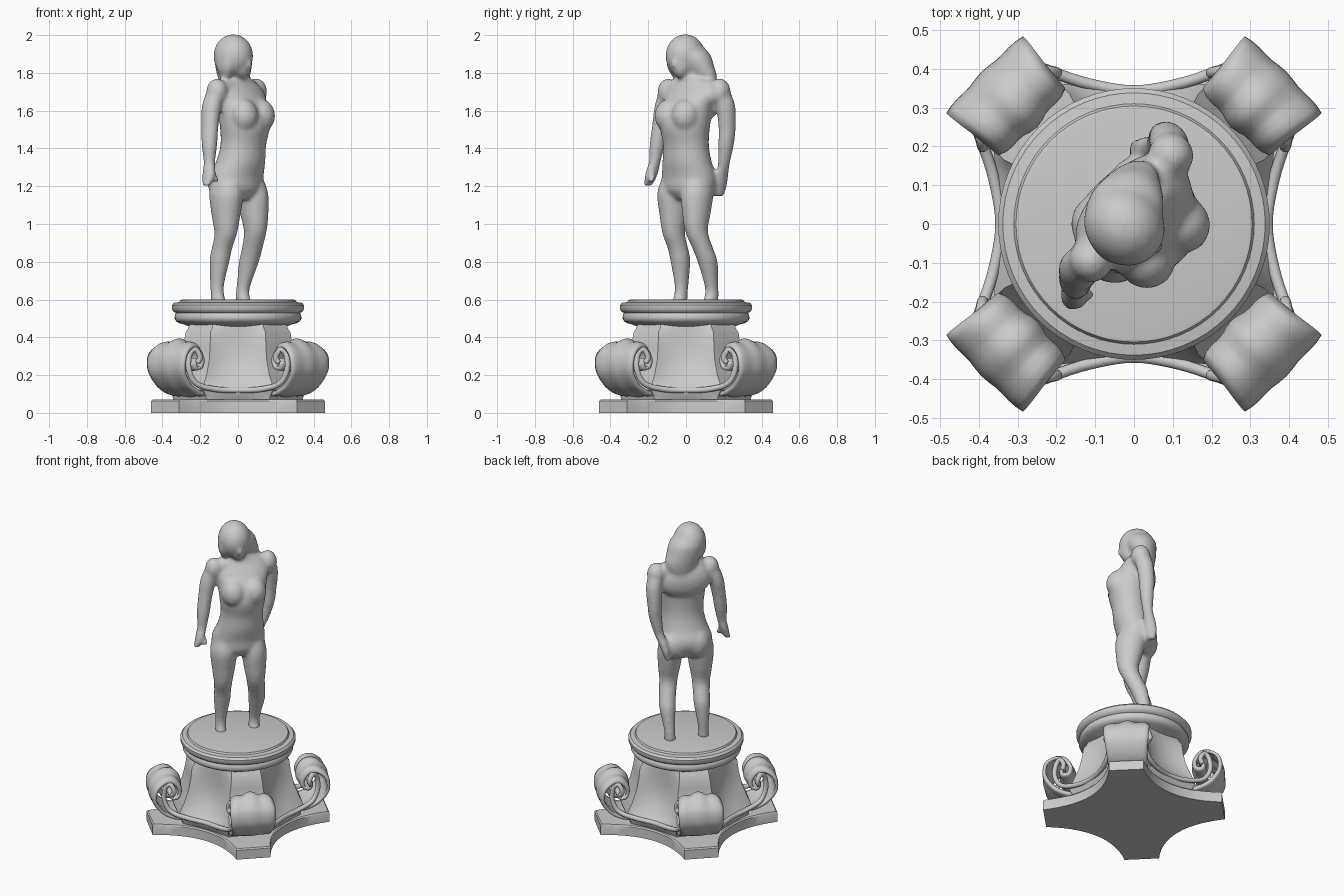
import bpy, bmesh, math
from mathutils import Vector, Matrix


def finish(bm, name, angle=40):
    bmesh.ops.recalc_face_normals(bm, faces=bm.faces)
    me = bpy.data.meshes.new(name)
    bm.to_mesh(me)
    bm.free()
    ob = bpy.data.objects.new(name, me)
    bpy.context.collection.objects.link(ob)
    bpy.ops.object.select_all(action='DESELECT')
    ob.select_set(True)
    bpy.context.view_layer.objects.active = ob
    bpy.ops.object.shade_smooth_by_angle(angle=math.radians(angle))
    return ob


def spline(pts, steps):
    """Catmull-Rom resampling of a list of tuples."""
    out = []
    for i in range(len(pts) - 1):
        a, b, c, d = (pts[max(0, min(len(pts) - 1, i + k))] for k in (-1, 0, 1, 2))
        for s in range(steps):
            t = s / steps
            out.append(tuple(0.5 * (2 * q + (r - p) * t + (2 * p - 5 * q + 4 * r - w) * t * t
                             + (3 * q - p - 3 * r + w) * t ** 3) for p, q, r, w in zip(a, b, c, d)))
    return out + [tuple(pts[-1])]


def loft(bm, rings):
    """Skin a stack of equal-length point loops and cap both ends."""
    loops = [[bm.verts.new(p) for p in ring] for ring in rings]
    n = len(loops[0])
    for a, b in zip(loops, loops[1:]):
        for i in range(n):
            bm.faces.new((a[i], a[(i + 1) % n], b[(i + 1) % n], b[i]))
    bm.faces.new(loops[0])
    bm.faces.new(loops[-1])


def circle(x, y, z, rx, ry, n=24):
    return [(x + rx * math.cos(2 * math.pi * i / n), y + ry * math.sin(2 * math.pi * i / n), z)
            for i in range(n)]


def plan(z, tip, w, side, n=14):
    """Concave four-armed outline: arms on the diagonals, blunt tips of half width w."""
    xa, ya = (tip - w) / math.sqrt(2), (tip + w) / math.sqrt(2)
    pts = []
    for k in range(4):
        rot = Matrix.Rotation(k * math.pi / 2, 3, 'Z')
        for i in range(n + 1):
            t = 2 * i / n - 1
            pts.append(rot @ Vector((xa * t, -(side + (ya - side) * t * t), z)))
    return pts


# Plinth slab
bm = bmesh.new()
loft(bm, [plan(0, .545, .105, .345), plan(.062, .545, .105, .345), plan(.07, .538, .103, .338)])
finish(bm, "plinth", 30)

# Flared pedestal body
bm = bmesh.new()
levels = [(.06, .36, .125, .325), (.09, .365, .125, .345), (.12, .385, .125, .352),
          (.145, .38, .12, .330), (.20, .355, .12, .288), (.28, .325, .11, .262),
          (.36, .308, .10, .255), (.425, .30, .093, .255), (.445, .285, .09, .255), (.48, .27, .085, .255)]
loft(bm, [plan(*l) for l in levels])
finish(bm, "pedestal_body", 40)

# Round moulded top
bm = bmesh.new()
prof = [(.24, .43), (.25, .455), (.285, .468), (.31, .475), (.328, .485), (.336, .50), (.334, .518),
        (.328, .528), (.34, .535), (.35, .55), (.35, .57), (.338, .583), (.31, .587), (.304, .598), (.295, .60)]
loft(bm, [circle(0, 0, z, r, r, 64) for r, z in prof])
finish(bm, "moulded_top", 35)

# Corner volutes: a crowned strip following a spiral, radius/height profile
spiral = spline([(.33, .095), (.40, .10), (.48, .14), (.538, .22), (.532, .305), (.475, .352),
                 (.415, .345), (.375, .29), (.385, .24), (.425, .232), (.44, .265), (.415, .285)], 5)
for k in range(4):
    bm = bmesh.new()
    rot = Matrix.Rotation(math.pi / 4 + k * math.pi / 2, 3, 'Z')
    rows = []
    for i, (r, z) in enumerate(spiral):
        p, q = spiral[max(i - 1, 0)], spiral[min(i + 1, len(spiral) - 1)]
        d = Vector((q[0] - p[0], q[1] - p[1])).normalized()
        half = .118 + .02 * math.exp(-((i - 19) / 7) ** 2)
        grow = .01 + .03 * math.exp(-((i - 29) / 6) ** 2)
        row = []
        for j in range(13):
            t = j / 6 - 1
            off = grow * (.8 * (1 - t * t) + .2 * math.cos(2.5 * math.pi * t)) - .008
            row.append(bm.verts.new(rot @ Vector((r + d.y * off, half * t, z - d.x * off))))
        rows.append(row)
    for a, b in zip(rows, rows[1:]):
        for j in range(12):
            bm.faces.new((a[j], a[j + 1], b[j + 1], b[j]))
    ob = finish(bm, "corner_volute_%d" % (k + 1), 50)
    m = ob.modifiers.new("thickness", 'SOLIDIFY')
    m.thickness = .02
    m.offset = 0

# Rolled rims sweeping from volute to volute on each side
half = [(-.215, -.39, .265), (-.20, -.39, .295), (-.225, -.395, .335), (-.255, -.405, .31),
        (-.26, -.41, .23), (-.22, -.395, .155), (-.12, -.362, .125)]
path = half + [(0, -.343, .12)] + [(-x, y, z) for x, y, z in reversed(half)]
for k in range(4):
    cu = bpy.data.curves.new("side_rim_%d" % (k + 1), 'CURVE')
    cu.dimensions = '3D'
    cu.bevel_depth = .015
    cu.bevel_resolution = 3
    cu.use_fill_caps = True
    pts = spline(path, 5)
    sp = cu.splines.new('POLY')
    sp.points.add(len(pts) - 1)
    for p, co in zip(sp.points, pts):
        p.co = (*co, 1)
    ob = bpy.data.objects.new(cu.name, cu)
    ob.rotation_euler.z = k * math.pi / 2
    bpy.context.collection.objects.link(ob)

# Standing figure, modelled facing -y and then turned 45 degrees
bm = bmesh.new()


def limb(rings):
    loft(bm, [circle(*r) for r in spline(rings, 5)])


def ball(x, y, z, rx, ry, rz, tilt=0, roll=0):
    m = (Matrix.Translation((x, y, z)) @ Matrix.Rotation(roll, 4, 'Z') @ Matrix.Rotation(tilt, 4, 'X')
         @ Matrix.Diagonal((rx, ry, rz, 1)))
    bmesh.ops.create_uvsphere(bm, u_segments=24, v_segments=16, radius=1, matrix=m)


# torso and neck
limb([(.005, .01, 1.13, .10, .07), (.003, .012, 1.18, .155, .112), (.005, .018, 1.25, .162, .124),
      (.014, -.006, 1.33, .142, .118), (.02, -.02, 1.42, .130, .112), (.022, -.03, 1.52, .142, .124),
      (.022, -.012, 1.61, .152, .118), (.024, .015, 1.69, .168, .092), (.02, .03, 1.75, .13, .066),
      (.008, .025, 1.79, .062, .058), (-.005, .01, 1.86, .05, .05)])
for x in (-.042, .085):
    ball(x, -.085, 1.575, .075, .078, .088, -.2)  # chest
    ball(x - .012, .065, 1.225, .082, .075, .095)  # buttocks
# upper back and shoulder girdle
ball(.022, .055, 1.65, .165, .078, .12)
ball(.022, .032, 1.72, .205, .062, .055, 0, .14)
# legs
limb([(-.075, .01, 1.24, .075, .09), (-.087, .0, 1.16, .084, .098), (-.090, .0, 1.05, .072, .082),
      (-.092, .0, .95, .057, .063), (-.09, .03, .87, .052, .057), (-.09, .047, .81, .051, .056),
      (-.094, .06, .70, .037, .042), (-.096, .06, .64, .033, .037), (-.097, .05, .585, .037, .046)])
limb([(.085, .01, 1.24, .07, .09), (.094, -.01, 1.16, .078, .095), (.100, -.022, 1.05, .069, .08),
      (.104, -.025, .96, .057, .063), (.116, .01, .87, .053, .057), (.122, .04, .80, .051, .055),
      (.118, .068, .70, .038, .042), (.114, .08, .64, .034, .037), (.112, .072, .585, .037, .046)])
# right arm and hand
ball(-.145, .012, 1.70, .056, .058, .07)
limb([(-.14, .015, 1.73, .045, .045), (-.178, .018, 1.63, .049, .055), (-.200, .01, 1.52, .043, .048),
      (-.214, .0, 1.42, .040, .043), (-.224, -.01, 1.33, .03, .032), (-.235, -.018, 1.28, .028, .04),
      (-.25, -.022, 1.23, .023, .035), (-.264, -.025, 1.2, .018, .022)])
limb([(-.232, -.02, 1.29, .018, .02), (-.215, -.04, 1.25, .017, .017), (-.21, -.05, 1.22, .014, .014)])
# left arm and hand
ball(.193, .058, 1.70, .058, .06, .072)
limb([(.188, .06, 1.73, .045, .045), (.212, .083, 1.63, .049, .054), (.212, .096, 1.51, .043, .048),
      (.204, .096, 1.42, .040, .043), (.184, .10, 1.32, .031, .033), (.160, .11, 1.26, .03, .038),
      (.145, .118, 1.20, .024, .036), (.132, .12, 1.145, .018, .024)])
# head, face and long hair falling over the left side of the back
ball(-.02, .015, 1.89, .1, .11, .115)
ball(-.005, -.024, 1.858, .062, .058, .088, -.25)
ball(-.002, -.085, 1.85, .014, .017, .028, -.3)
limb([(-.015, .03, 1.96, .055, .06), (.002, .038, 1.90, .103, .095), (.022, .055, 1.83, .108, .083),
      (.042, .075, 1.77, .1, .06), (.045, .09, 1.71, .065, .036), (.035, .09, 1.65, .028, .02)])
limb([(-.085, .01, 1.90, .035, .06), (-.088, .01, 1.83, .032, .055), (-.078, .015, 1.78, .022, .035)])
figure = finish(bm, "standing_figure", 180)
figure.rotation_euler.z = math.pi / 4
rm = figure.modifiers.new("blend", 'REMESH')
rm.mode = 'VOXEL'
rm.voxel_size = .0095
rm.use_smooth_shade = True
sm = figure.modifiers.new("soften", 'SMOOTH')
sm.factor = .5
sm.iterations = 14
